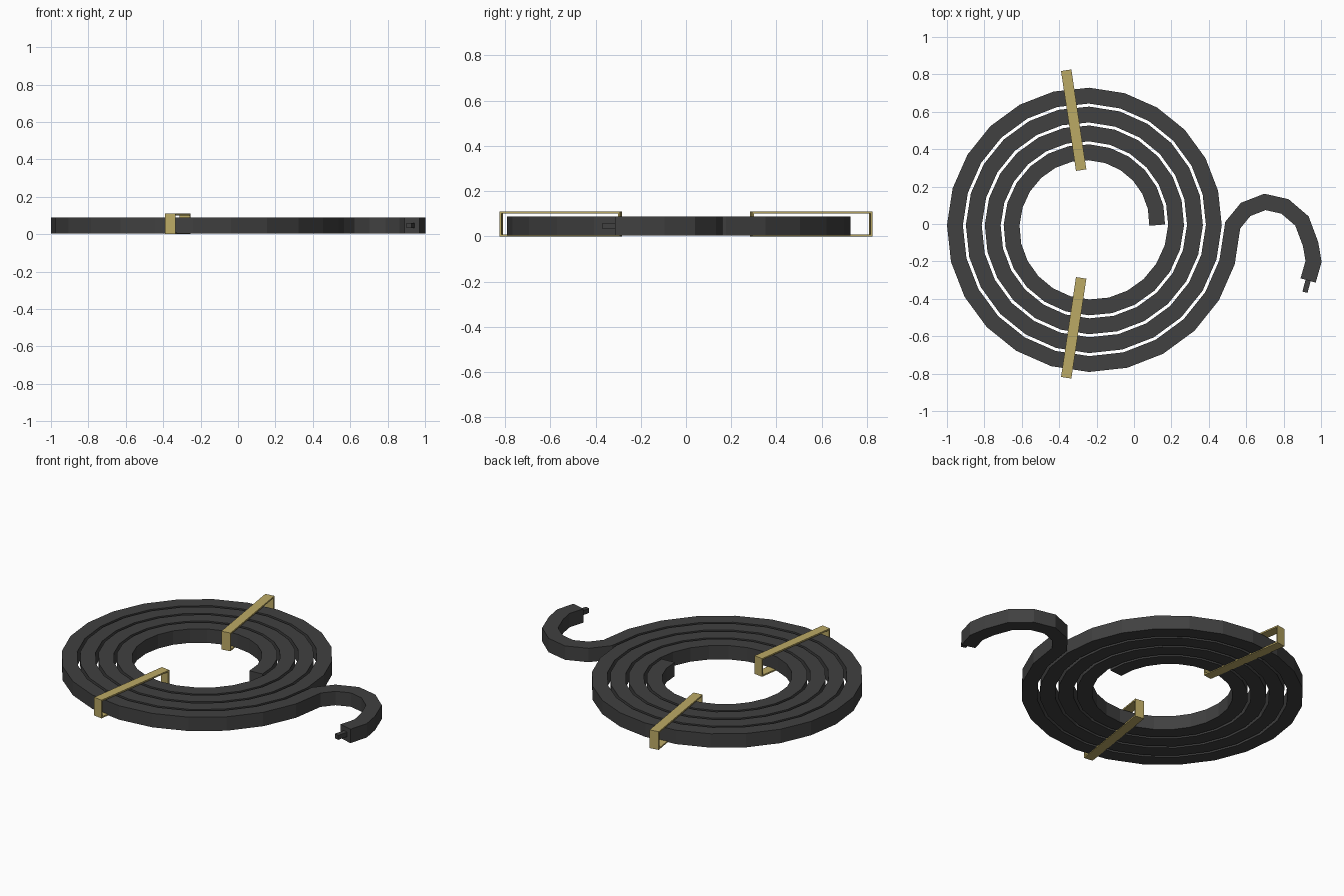
import bpy, bmesh, math
from mathutils import Vector

cube = bpy.data.objects.get("Cube")
if cube:
    bpy.data.objects.remove(cube)


def material(name, rgb):
    m = bpy.data.materials.new(name)
    m.use_nodes = True
    m.diffuse_color = (*rgb, 1)
    m.node_tree.nodes["Principled BSDF"].inputs["Base Color"].default_value = (*rgb, 1)
    return m


def finish(name, bm, mat):
    bmesh.ops.recalc_face_normals(bm, faces=bm.faces)
    mesh = bpy.data.meshes.new(name)
    bm.to_mesh(mesh)
    bm.free()
    mesh.materials.append(mat)
    obj = bpy.data.objects.new(name, mesh)
    bpy.context.collection.objects.link(obj)
    return obj


def sweep(name, path, width, z0, z1, mat):
    """Flat rectangular strip with mitred corners along a path in plan."""
    bm = bmesh.new()
    pts = [Vector(p) for p in path]
    rings = []
    for i, p in enumerate(pts):
        a = (p - pts[max(i - 1, 0)]).normalized()
        b = (pts[min(i + 1, len(pts) - 1)] - p).normalized()
        t = (a + b).normalized()
        d = a if a.length else b
        side = Vector((-t.y, t.x)) * (width / 2 / max(t.dot(d), 0.7))
        rings.append([bm.verts.new((*(p + side * s), z))
                      for s, z in ((1, z0), (1, z1), (-1, z1), (-1, z0))])
    for r, q in zip(rings, rings[1:]):
        for k in range(4):
            j = (k + 1) % 4
            bm.faces.new((r[k], r[j], q[j], q[k]))
    bm.faces.new(rings[0])
    bm.faces.new(rings[-1][::-1])
    return finish(name, bm, mat)


def clamp(name, outer, inner, width, height, thick, mat):
    """Closed rectangular band standing between two plan points."""
    o, i = Vector(outer), Vector(inner)
    d = (i - o).normalized()
    n = Vector((-d.y, d.x)) * width / 2
    bm = bmesh.new()
    loops = []
    for inset in (0, thick):
        for s in (-1, 1):
            a, b = o + d * inset + n * s, i - d * inset + n * s
            loops.append([bm.verts.new((*p, z)) for p, z in
                          ((a, inset), (b, inset), (b, height - inset), (a, height - inset))])
    out_l, out_r, in_l, in_r = loops
    for u, v in ((out_l, out_r), (out_r, in_r), (in_r, in_l), (in_l, out_l)):
        for k in range(4):
            j = (k + 1) % 4
            bm.faces.new((u[k], u[j], v[j], v[k]))
    return finish(name, bm, mat)


rubber = material("dark grey rubber", (0.052, 0.052, 0.052))
brass = material("pale brass", (0.5, 0.4, 0.13))

# Four-turn coil running out into a hooked tail
STEPS, TURNS = 24, 4
path = []
for i in range(STEPS * TURNS + 1):
    turn = i / STEPS
    r, ang = 0.364 + 0.101 * turn, math.tau * turn
    path.append((-0.24 + r * math.cos(ang), -0.006 + r * math.sin(ang)))
path += [(0.597, 0.078), (0.70, 0.118), (0.807, 0.094), (0.898, 0.016),
         (0.944, -0.107), (0.96, -0.2), (0.931, -0.302)]
sweep("coiled_strip", path, 0.084, 0.004, 0.088, rubber)

# Small pin on the tail end
sweep("tail_pin", [(0.934, -0.29), (0.914, -0.365)], 0.028, 0.033, 0.06, rubber)

# Two band clamps, front and back
for side, name in ((-1, "front_clamp"), (1, "back_clamp")):
    clamp(name, (-0.3625, 0.822 * side), (-0.2825, 0.288 * side), 0.056, 0.11, 0.009, brass)
